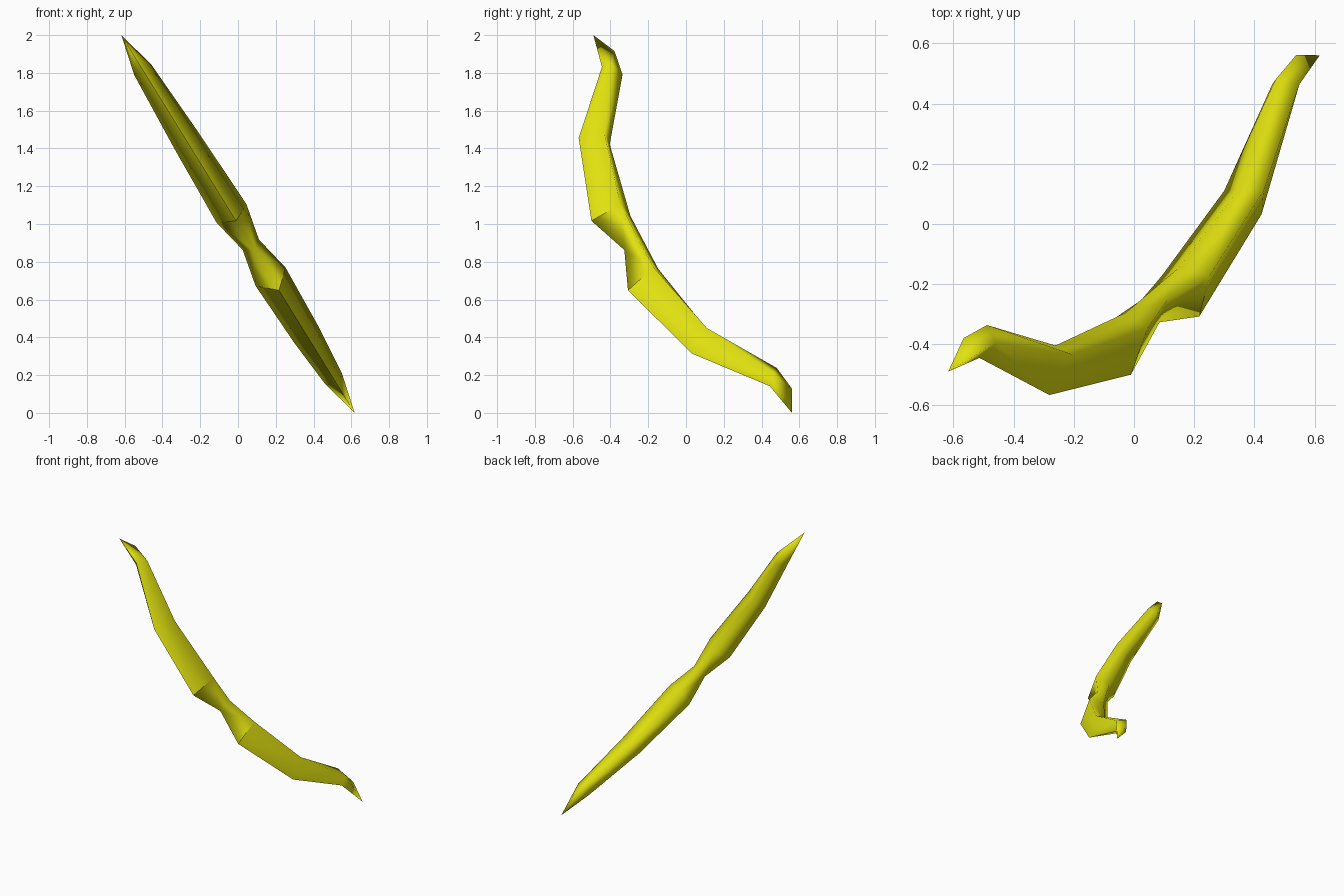
import bpy, bmesh, math
from mathutils import Matrix, Vector

if "Cube" in bpy.data.objects:
    bpy.data.objects.remove(bpy.data.objects["Cube"])

yellow = bpy.data.materials.new("yellow")
yellow.diffuse_color = (0.75, 0.75, 0.005, 1)
yellow.use_nodes = True
yellow.node_tree.nodes["Principled BSDF"].inputs["Base Color"].default_value = yellow.diffuse_color

# Cross-sections of one limb, grip to tip, as (depth, distance along bow):
# front ridge, side edge (with half width), back ridge
sections = [
    ((0.396, 0.0), (0.315, 0.0, 0.051), (0.280, 0.0)),
    ((0.481, 0.237), (0.322, 0.215, 0.093), (0.280, 0.180)),
    ((0.332, 0.735), (0.215, 0.665, 0.077), (0.198, 0.632)),
    ((0.039, 1.088), (0.000, 1.052, 0.053), (-0.041, 1.000)),
]
tip_front, tip_back = (0.0, 1.287), (-0.062, 1.152)

bm = bmesh.new()


def vert(depth, along, width=0.0):
    return bm.verts.new((width, -depth, along))


# Quarter of the bow: one side of one limb
rows = [[vert(*p) for p in row] for row in sections]
for lower, upper in zip(rows, rows[1:]):
    for i in range(2):
        bm.faces.new((lower[i], lower[i + 1], upper[i + 1], upper[i]))

# Pinched, blade-like tip
front, side, back = rows[-1]
tf, tb = vert(*tip_front), vert(*tip_back)
bm.faces.new((front, side, tf))
bm.faces.new((side, back, tb, tf))

for face in bm.faces:
    face.smooth = True

# Crisp front ridge and grip notch
ridge = [r[0] for r in rows] + [tf]
for a, b in list(zip(ridge[1:], ridge[2:])) + [(rows[1][0], rows[1][1])]:
    bm.edges.get((a, b)).smooth = False

mesh = bpy.data.meshes.new("bow_body")
bm.to_mesh(mesh)
bm.free()
mesh.materials.append(yellow)
bow = bpy.data.objects.new("bow_body", mesh)
bpy.context.collection.objects.link(bow)

# Mirror across the width and across the grip
mirror = bow.modifiers.new("mirror", 'MIRROR')
mirror.use_axis = (True, False, True)
mirror.use_clip = True
mirror.merge_threshold = 0.001

# Tilt the bow: lean back in its own plane, then roll sideways
lean = Matrix.Rotation(math.radians(24.1), 4, 'X')
roll = Matrix.Rotation(math.radians(-31.7), 4, 'Y')
bow.matrix_world = Matrix.Translation(Vector((0, 0.035, 1.0))) @ roll @ lean
